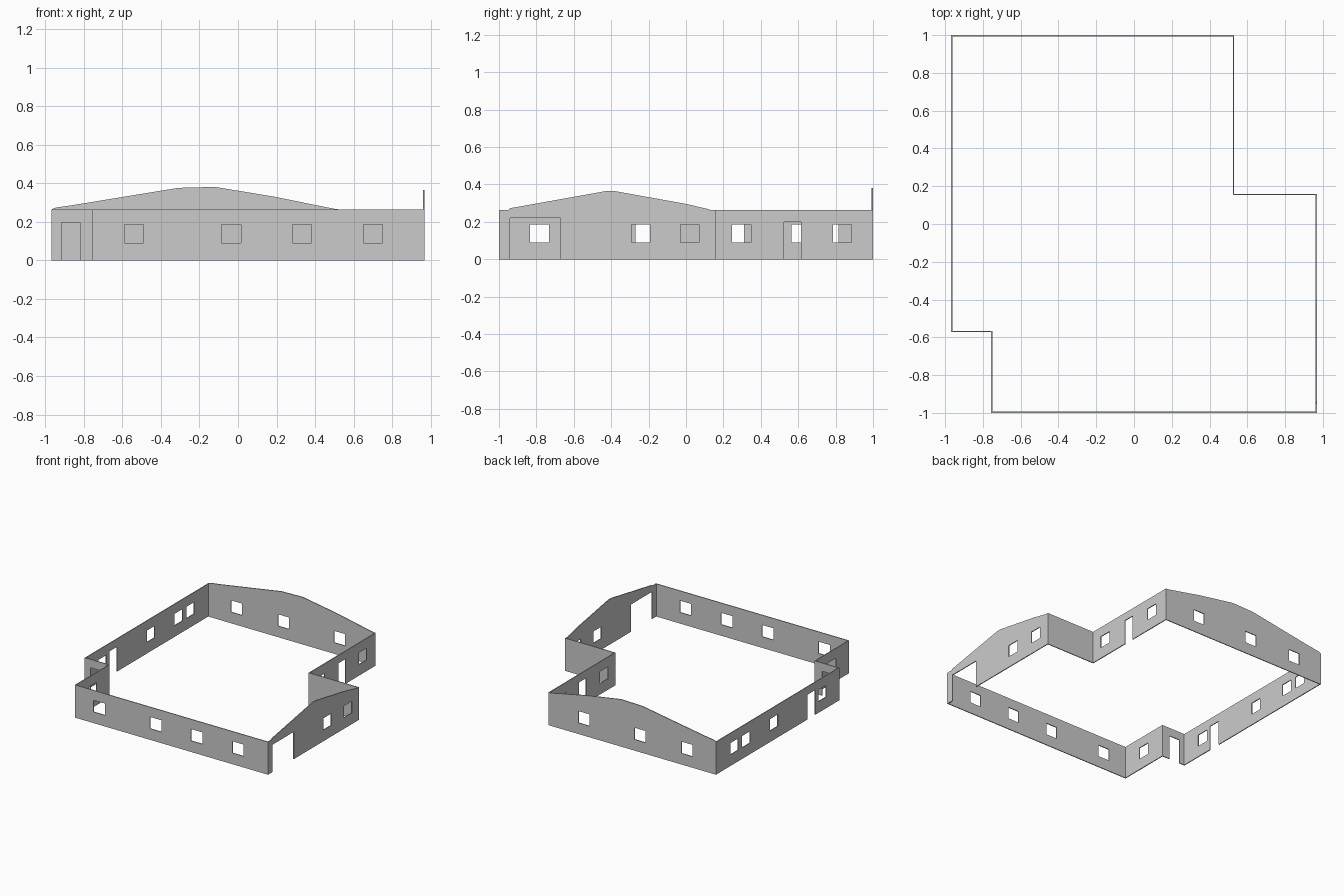
import bpy, bmesh
from mathutils import Vector

if "Cube" in bpy.data.objects:
    bpy.data.objects.remove(bpy.data.objects["Cube"])

H = 0.264          # eaves height
T = 0.007          # wall thickness
SILL, HEAD = 0.09, 0.185
WIN = 0.10         # window width


def wall(name, axis, outer, inward, a, b, windows=(), doors=(), gable=()):
    """Thin wall running along an axis from a to b, with holes, door notches and a gable top."""
    # Outline: bottom edge with door notches, then the top edge back again
    outline = [(a, 0)]
    for d0, d1, h in doors:
        outline += [(d0, 0), (d0, h), (d1, h), (d1, 0)]
    outline += [(b, 0), (b, H)] + list(reversed(gable)) + [(a, H)]
    loops = [outline]
    for c in windows:
        l, r = c - WIN / 2, c + WIN / 2
        loops.append([(l, SILL), (r, SILL), (r, HEAD), (l, HEAD)])

    def place(u, z):
        return (u, outer, z) if axis == 'x' else (outer, u, z)

    normal = Vector((0, 1, 0)) if axis == 'x' else Vector((1, 0, 0))
    bm = bmesh.new()
    for loop in loops:
        vs = [bm.verts.new(place(u, z)) for u, z in loop]
        for i, v in enumerate(vs):
            bm.edges.new((v, vs[(i + 1) % len(vs)]))
    bmesh.ops.triangle_fill(bm, edges=bm.edges[:], use_beauty=True, normal=normal)
    # Give the sheet its thickness, towards the inside of the house
    ext = bmesh.ops.extrude_face_region(bm, geom=bm.faces[:], use_keep_orig=True)
    moved = [g for g in ext['geom'] if isinstance(g, bmesh.types.BMVert)]
    bmesh.ops.translate(bm, verts=moved, vec=normal * inward * T)
    bmesh.ops.recalc_face_normals(bm, faces=bm.faces[:])
    mesh = bpy.data.meshes.new(name)
    bm.to_mesh(mesh)
    bm.free()
    ob = bpy.data.objects.new(name, mesh)
    bpy.context.collection.objects.link(ob)
    return ob


L, R = -0.968, 0.968           # outer left and right
NX, NY = -0.757, -0.573        # front-left notch corner
MX, MY = 0.53, 0.16            # back-right notch corner

# Back wall with the broad gable
wall("back_gable_wall", 'x', 1, -1, L, MX, windows=(-0.71, -0.29, 0.21),
     gable=[(-0.945, 0.274), (-0.86, 0.286), (-0.31, 0.376), (-0.12, 0.381),
            (0.19, 0.33), (0.50, 0.267)])

# Back-right recess
wall("recess_side_wall", 'y', MX, -1, MY, 1, windows=(0.297, 0.835),
     doors=[(0.525, 0.615, 0.2)])
wall("recess_back_wall", 'x', MY, -1, MX - T, R)

# Right wall with garage opening and gable
wall("garage_gable_wall", 'y', R, -1, -1, MY, windows=(-0.242, 0.02),
     doors=[(-0.94, -0.67, 0.22)],
     gable=[(-0.95, 0.264), (-0.94, 0.273), (-0.42, 0.366), (-0.39, 0.366),
            (0.0, 0.296), (0.12, 0.268), (0.13, 0.264)])

# Front wall
wall("front_wall", 'x', -1, 1, NX, R, windows=(-0.54, -0.035, 0.332, 0.70))

# Front-left porch notch
wall("porch_side_wall", 'y', NX, 1, -1, NY + T, windows=(-0.783,))
wall("porch_door_wall", 'x', NY, 1, L, NX + T, doors=[(-0.915, -0.82, 0.197)])

# Left wall
wall("left_wall", 'y', L, 1, NY, 1, windows=(-0.355, 0.26, 0.615, 0.766),
     doors=[(-0.27, -0.17, 0.2)])
